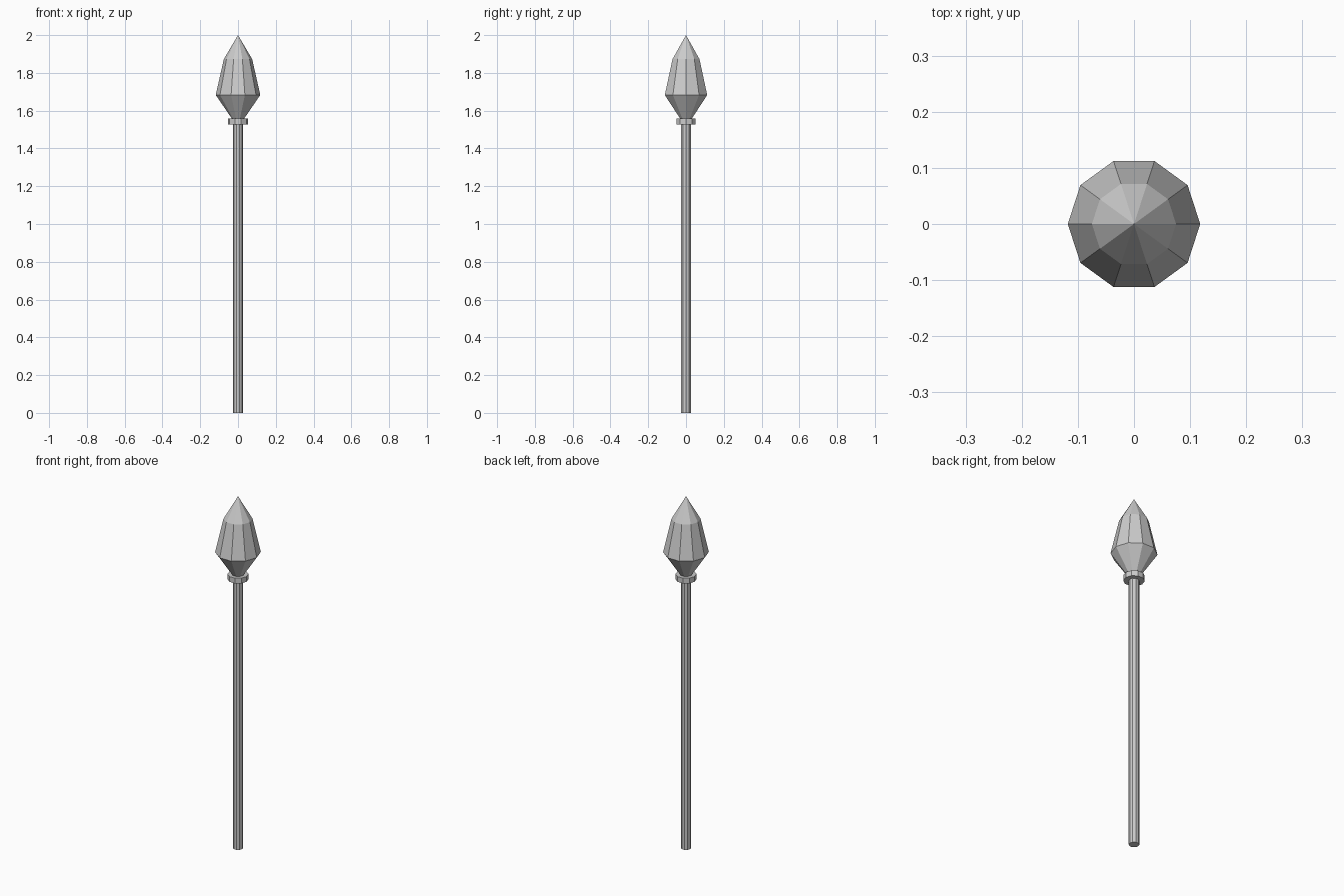
import bpy, bmesh, math

if "Cube" in bpy.data.objects:
    bpy.data.objects.remove(bpy.data.objects["Cube"])

SIDES = 10


def lathe(name, profile):
    """Revolve (radius, z) points into a closed flat-faced solid; radius 0 makes a tip."""
    bm = bmesh.new()
    rings = []
    for r, z in profile:
        if r == 0:
            rings.append([bm.verts.new((0, 0, z))] * SIDES)
        else:
            rings.append([bm.verts.new((r * math.cos(a), r * math.sin(a), z))
                          for a in (2 * math.pi * i / SIDES for i in range(SIDES))])
    for lo, hi in zip(rings, rings[1:]):
        for i in range(SIDES):
            j = (i + 1) % SIDES
            bm.faces.new(dict.fromkeys((lo[i], lo[j], hi[j], hi[i])))
    # cap open ends
    for ring, (r, _) in ((rings[0], profile[0]), (rings[-1], profile[-1])):
        if r:
            bm.faces.new(ring)
    bmesh.ops.recalc_face_normals(bm, faces=bm.faces)
    mesh = bpy.data.meshes.new(name)
    bm.to_mesh(mesh)
    bm.free()
    obj = bpy.data.objects.new(name, mesh)
    bpy.context.collection.objects.link(obj)
    return obj


# Long pole
lathe("shaft", [(0.027, 0), (0.027, 1.535)])
# Ring under the head
lathe("collar", [(0.054, 1.528), (0.054, 1.558)])
# Faceted pointed head
lathe("spear_head", [(0.027, 1.55), (0.118, 1.683), (0.075, 1.873), (0, 2.0)])
